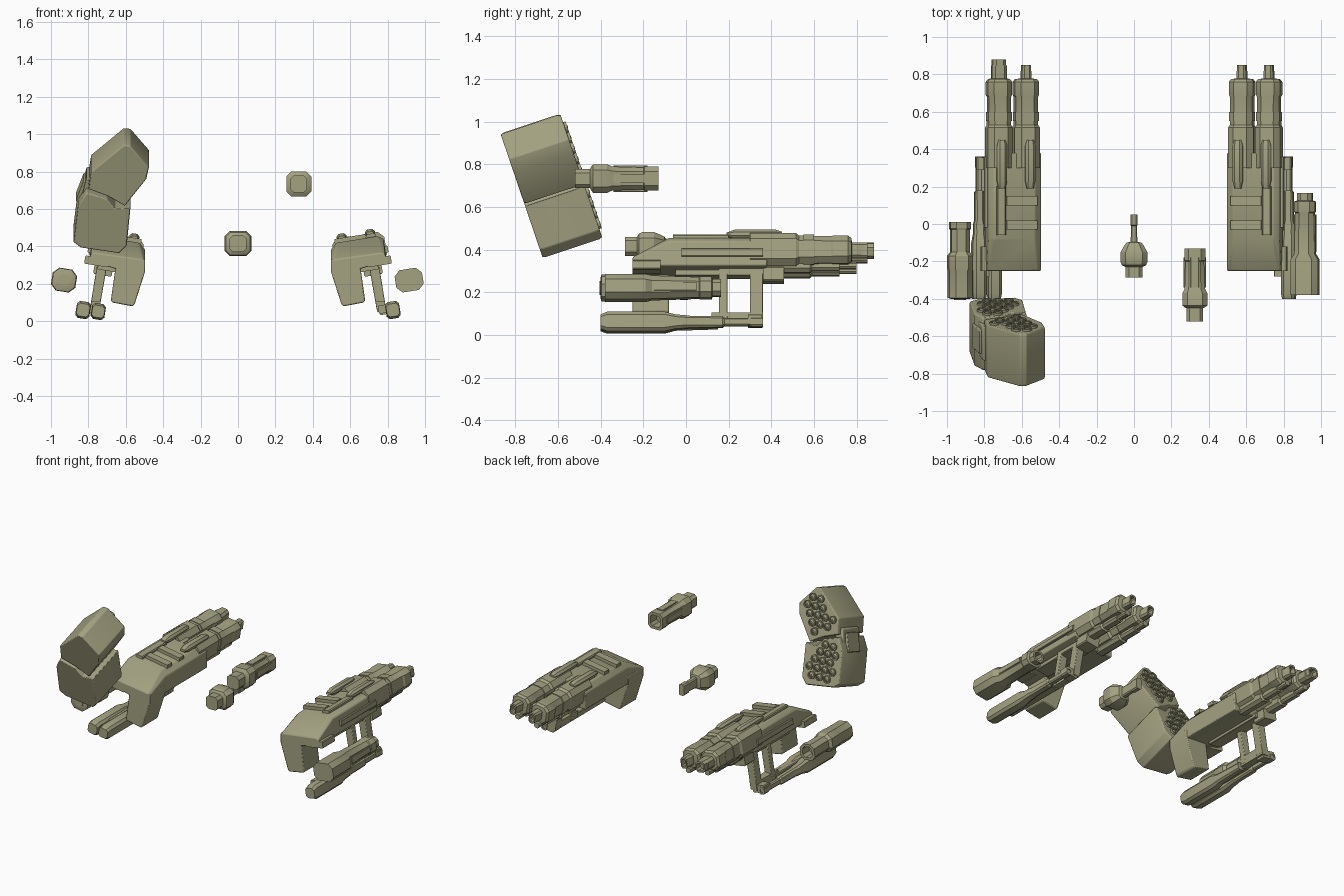
import bpy, bmesh, math
from mathutils import Vector

if "Cube" in bpy.data.objects:
    bpy.data.objects.remove(bpy.data.objects["Cube"])

mat = bpy.data.materials.new("olive_paint")
mat.diffuse_color = (0.37, 0.36, 0.22, 1)
mat.use_nodes = True
mat.node_tree.nodes["Principled BSDF"].inputs["Base Color"].default_value = mat.diffuse_color


def finish(name, bm, bevel=0.0, angle=28):
    bmesh.ops.recalc_face_normals(bm, faces=bm.faces)
    me = bpy.data.meshes.new(name)
    bm.to_mesh(me)
    bm.free()
    me.materials.append(mat)
    ob = bpy.data.objects.new(name, me)
    bpy.context.collection.objects.link(ob)
    if bevel:
        m = ob.modifiers.new("bevel", "BEVEL")
        m.width, m.segments, m.limit_method = bevel, 2, "ANGLE"
    bpy.ops.object.select_all(action="DESELECT")
    ob.select_set(True)
    bpy.context.view_layer.objects.active = ob
    bpy.ops.object.shade_smooth_by_angle(angle=math.radians(angle))
    return ob


def loft(name, rings, bevel=0.0):
    """Skin a list of equal-length point rings and cap both ends."""
    bm = bmesh.new()
    vs = [[bm.verts.new(p) for p in r] for r in rings]
    n = len(rings[0])
    for a, b in zip(vs, vs[1:]):
        for i in range(n):
            bm.faces.new((a[i], a[(i + 1) % n], b[(i + 1) % n], b[i]))
    bm.faces.new(vs[0])
    bm.faces.new(vs[-1])
    return finish(name, bm, bevel)


def prism(name, s, poly, y0, y1, bevel=0.0):
    return loft(name, [[(s * x, y, z) for x, z in poly] for y in (y0, y1)], bevel)


def octo(cx, y, cz, w, h, tilt, c):
    """Chamfered rectangle across the y axis, rolled by tilt degrees."""
    t = math.radians(tilt)
    k = c * min(w, h)
    pts = [(w, h - k), (w - k, h), (k - w, h), (-w, h - k),
           (-w, k - h), (k - w, -h), (w - k, -h), (w, k - h)]
    return [(cx + x * math.cos(t) - z * math.sin(t), y,
             cz + x * math.sin(t) + z * math.cos(t)) for x, z in pts]


def tube(name, cx, cz, prof, tilt=0, c=0.5, bevel=0.0):
    """Stepped barrel: prof lists (y, half width, half height)."""
    return loft(name, [octo(cx, y, cz, w, h, tilt, c) for y, w, h in prof], bevel)


def box(name, cx, cz, y0, y1, w, h, tilt=0, c=0.2):
    return tube(name, cx, cz, [(y0, w, h), (y1, w, h)], tilt, c)


# Twin-barrel guns, mirrored left and right
top = [(.50, .27), (.497, .385), (.53, .42), (.745, .455), (.778, .44), (.797, .325), (.655, .28)]
low = [(.50, .27), (.497, .32), (.51, .33), (.765, .365), (.785, .36), (.797, .325), (.655, .28)]
leg = [(.497, .33), (.497, .265), (.553, .09), (.565, .08), (.67, .10), (.68, .11), (.655, .285), (.69, .34)]
for s, side in ((-1, "left"), (1, "right")):
    T = 9 * s
    n = side + "_gun_"
    loft(n + "body", [[(s * x, y, z) for x, z in r]
                      for r, y in ((low, -.25), (top, -.08), (top, .38))], .006)
    prism(n + "rear_leg", s, leg, -.25, -.08, .006)
    box(n + "rear_bracket", s * .755, .32, -.25, -.12, .065, .022, T)
    for x, z, tag in ((.578, .372, "inner"), (.722, .395, "outer")):
        wide = side == "left" and tag == "outer"
        m, end = (.04, .88) if wide else (.026, .85)
        tube(n + tag + "_barrel", s * x, z,
             [(.30, .068, .078), (.515, .068, .078), (.53, .06, .066), (.68, .06, .064),
              (.69, .066, .066), (.76, .066, .066), (.775, .055, .055), (.778, m, .036),
              (end - .035, m, .036), (end - .03, m * .9, .036), (end, m * .9, .036),
              (end, m * .65, .024), (end - .04, m * .65, .024)], T, .45)
        # Small tube slung below each barrel
        tube(n + tag + "_lower_tube", s * x, z - .07,
             [(.36, .038, .035), (.58, .038, .035), (.59, .028, .026), (.72, .028, .026),
              (.72, .018, .016), (.80, .018, .016)], T, .5)
        # Long raised fairing on the top
        f = z + .075
        fx = s * (.555 if tag == "inner" else .706)
        tube(n + tag + "_fairing", fx, f,
             [(.19, .018, .008), (.23, .027, .022), (.42, .027, .022), (.45, .018, .012)], T, .6)
        tube(n + tag + "_collar", s * x, z, [(.55, .064, .07), (.60, .064, .07)], T, .45)
    for y in (-.03, .10):
        box(n + "top_strap", s * .60, .44, y, y + .05, .085, .013, T)
    box(n + "roof_rib", s * .71, .456, -.06, .20, .025, .012, T, .5)
    box(n + "side_rail", s * .788, .385, -.02, .36, .014, .018, T)
    box(n + "under_block", s * .72, .28, .36, .46, .05, .035, T)
    box(n + "under_keel", s * .70, .285, -.05, .40, .05, .015, T)

    # Rectangular hanging frame
    for y0, y1 in ((.155, .195), (.30, .36)):
        prism(n + "hanger_post", s, [(.698, .31), (.752, .31), (.793, .06), (.742, .06)], y0, y1, .004)
    prism(n + "hanger_top", s, [(.698, .32), (.752, .32), (.755, .285), (.70, .285)], .155, .36)
    prism(n + "hanger_foot", s, [(.735, .105), (.785, .105), (.793, .05), (.745, .05)], .12, .36)
    box(n + "foot_bracket", s * .80, .065, .29, .355, .045, .026, T)

    # Lower barrels: two on the left, one on the right
    tube(n + "lower_barrel", s * .828, .06,
         [(-.40, .034, .034), (-.37, .038, .046), (-.10, .038, .046), (-.05, .03, .034),
          (.0, .03, .03), (.02, .024, .028), (.17, .024, .026), (.18, .017, .019),
          (.30, .017, .019), (.305, .02, .023), (.36, .02, .023), (.36, .011, .013),
          (.32, .011, .013)], T, .4)
    box(n + "lower_rail", s * .775, .065, -.28, .16, .025, .022, T)
    if s < 0:
        tube(n + "second_lower_barrel", -.747, .052,
             [(-.40, .033, .032), (-.37, .037, .043), (-.10, .037, .043), (-.05, .03, .03),
              (.15, .025, .024)], T, .4)

# Side cannon on the left: short, with a hollow muzzle
tube("left_side_cannon", -.93, .22,
     [(-.40, .048, .048), (-.395, .062, .06), (-.25, .062, .06), (-.24, .066, .062), (-.17, .066, .062),
      (-.15, .05, .05), (-.03, .05, .05), (-.025, .055, .053), (.01, .055, .053),
      (.01, .036, .036), (-.06, .036, .036)], -9, .5)
tube("left_side_cannon_rear_cap", -.93, .22, [(-.405, .03, .03), (-.39, .03, .03)], -9)

# Side cannon on the right: long, with stepped barrel
tube("right_side_cannon", .915, .22,
     [(-.38, .074, .06), (-.19, .074, .06), (-.16, .055, .055), (.06, .05, .048), (.065, .056, .05),
      (.12, .056, .05), (.125, .04, .04), (.165, .04, .04), (.165, .027, .027), (.09, .027, .027)], 9, .5)
for dx in (-.05, .05):
    box("right_side_cannon_rail", .915 + dx, .22 + dx * .16, -.15, .05, .008, .02, 9)

# Loose barrel, long
cx, cz = .325, .733
tube("loose_long_barrel", cx, cz,
     [(-.52, .045, .045), (-.45, .045, .045), (-.445, .055, .055), (-.435, .067, .067), (-.37, .067, .067),
      (-.345, .054, .056), (-.20, .05, .052), (-.195, .056, .056), (-.13, .056, .056),
      (-.13, .038, .038), (-.20, .038, .038)], 0, .4)
for dx, dz in ((-.052, 0), (.052, 0), (0, .054), (0, -.054)):
    box("loose_long_barrel_rib", cx + dx, cz + dz, -.34, -.18, .008 if dx else .022, .008 if dz else .022)

# Loose barrel, short, with a narrow blade muzzle
tube("loose_short_barrel", 0, .415,
     [(-.285, .045, .045), (-.23, .045, .045), (-.22, .065, .06), (-.205, .071, .067), (-.15, .071, .067),
      (-.12, .055, .055), (-.10, .04, .045), (-.095, .018, .036), (-.01, .016, .032),
      (-.005, .02, .038), (.05, .02, .038)], 0, .4)

# Missile pods: tilted prisms with rows of round launch tubes on the forward face
push = Vector((0, .28, .093))
axis = push.normalized()
up = Vector((0, -axis.z, axis.y))


def rear(x, z):
    return Vector((x, -.87 + (.945 - z) * .34, z))


def inside(x, z, poly, margin):
    """Distance test against every edge of a roughly convex outline."""
    hit, near = False, 9
    for (ax, az), (bx, bz) in zip(poly, poly[1:] + poly[:1]):
        if (az > z) != (bz > z) and x < (bx - ax) * (z - az) / (bz - az) + ax:
            hit = not hit
        d = Vector((bx - ax, bz - az))
        p = Vector((x - ax, z - az))
        near = min(near, (p - d * max(0, min(1, p.dot(d) / d.length_squared))).length)
    return hit and near > margin


upper = [(-.785, .80), (-.61, .944), (-.575, .94), (-.475, .825), (-.49, .757), (-.605, .613),
         (-.695, .665), (-.80, .704)]
lower = [(-.855, .62), (-.81, .69), (-.70, .655), (-.655, .60), (-.575, .605), (-.595, .40),
         (-.635, .36), (-.84, .39), (-.88, .42)]
for name, poly in (("upper", upper), ("lower", lower)):
    mx = sum(p[0] for p in poly) / len(poly)
    mz = sum(p[1] for p in poly) / len(poly)
    ring = lambda f, k: [rear(mx + (x - mx) * k, mz + (z - mz) * k) + push * f for x, z in poly]
    loft(name + "_missile_pod", [ring(0, .97), ring(.05, 1), ring(.95, 1), ring(1, .97)], .004)
    bm = bmesh.new()
    step = .058
    for r in range(-5, 6):
        for c in range(-5, 6):
            x, z = mx + (c + .5 * (r % 2)) * step, mz + r * step * .85
            if not inside(x, z, poly, .03):
                continue
            o = rear(x, z) + push
            rings = [[bm.verts.new(o + axis * d + (Vector((1, 0, 0)) * math.cos(a) + up * math.sin(a)) * q)
                      for a in (i * math.pi / 6 for i in range(12))]
                     for d, q in ((-.01, .026), (.012, .026), (.012, .019), (.003, .019), (.014, .006))]
            for a, b in zip(rings, rings[1:]):
                for i in range(12):
                    bm.faces.new((a[i], a[(i + 1) % 12], b[(i + 1) % 12], b[i]))
            bm.faces.new(rings[0])
            bm.faces.new(rings[-1])
    finish(name + "_pod_launch_tubes", bm)

# Hinge plate joining the two pods on the outer side
hinge = [(-.845, .60), (-.81, .74), (-.79, .745), (-.76, .70), (-.79, .60)]
loft("pod_hinge", [[rear(x, z) + push * f for x, z in hinge] for f in (.25, .9)], .006)
plate = [(-.868, .61), (-.825, .72), (-.81, .715), (-.845, .60)]
loft("pod_hinge_plate", [[rear(x, z) + push * f for x, z in plate] for f in (.35, .8)], .004)
